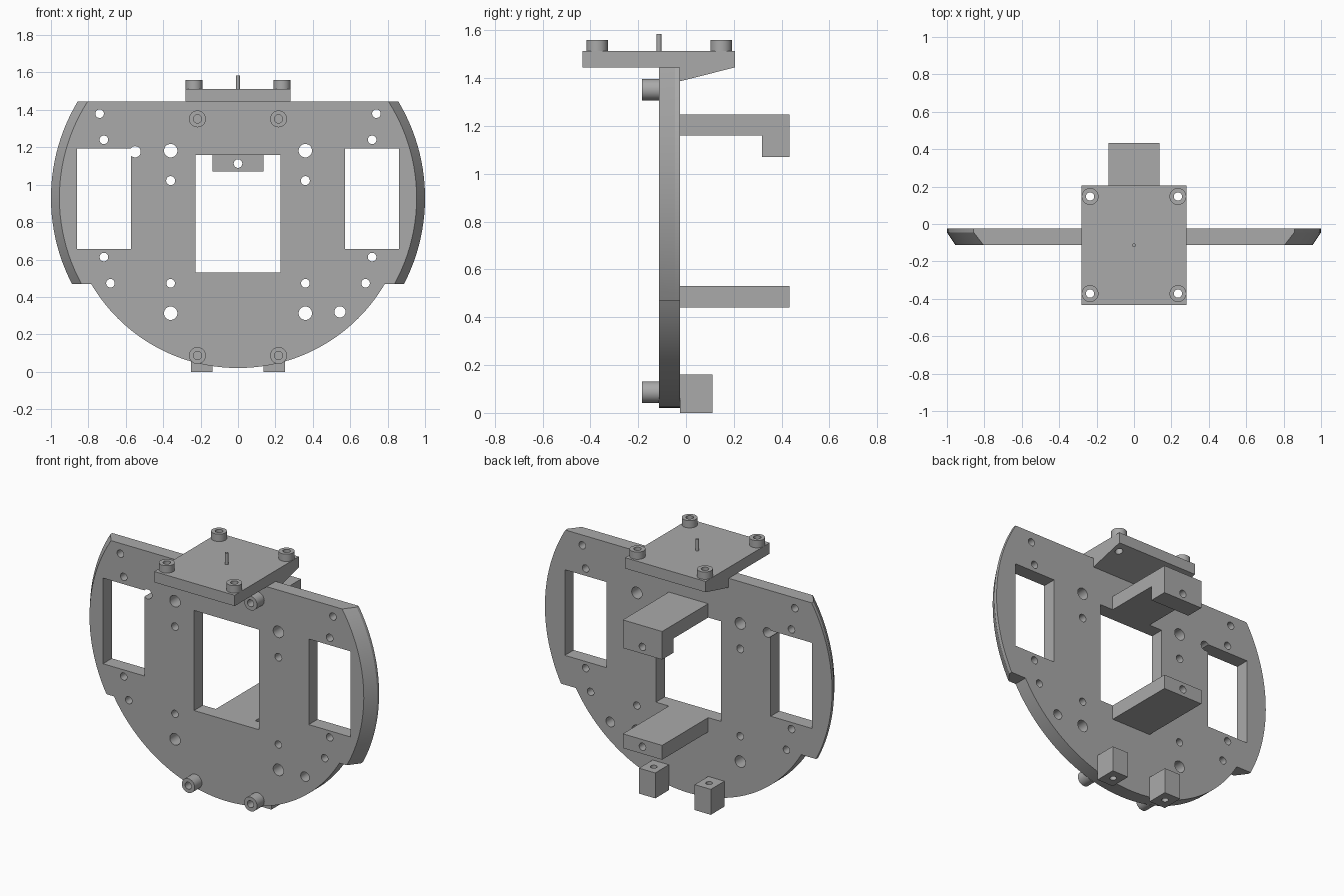
import bpy, bmesh
from math import sin, cos, asin, pi, radians
from mathutils import Matrix, Vector

if "Cube" in bpy.data.objects:
    bpy.data.objects.remove(bpy.data.objects["Cube"], do_unlink=True)

grey = bpy.data.materials.new("plain grey")
grey.use_nodes = True
grey.diffuse_color = (0.4, 0.4, 0.4, 1)
grey.node_tree.nodes["Principled BSDF"].inputs["Base Color"].default_value = (0.4, 0.4, 0.4, 1)

FRONT, CHAMFER, BACK = -0.113, -0.045, -0.025   # depths of the main plate
CENTRE, LOW, TOP = 0.93, 0.47, 1.445            # heights on the main plate
REAR = 0.433


def make(name, bm):
    bmesh.ops.recalc_face_normals(bm, faces=bm.faces)
    mesh = bpy.data.meshes.new(name)
    bm.to_mesh(mesh)
    bm.free()
    mesh.materials.append(grey)
    ob = bpy.data.objects.new(name, mesh)
    bpy.context.collection.objects.link(ob)
    return ob


def loft(bm, rings, closed=False):
    """Bridge equal rings of points; cap the ends, or close into a tube."""
    loops = [[bm.verts.new(p) for p in ring] for ring in rings]
    n = len(loops[0])
    pairs = list(zip(loops, loops[1:]))
    if closed:
        pairs.append((loops[-1], loops[0]))
    else:
        bm.faces.new(loops[0])
        bm.faces.new(loops[-1])
    for a, b in pairs:
        for i in range(n):
            j = (i + 1) % n
            bm.faces.new((a[i], a[j], b[j], b[i]))


def box(bm, x0, x1, y0, y1, z0, z1):
    loft(bm, [[(x0, y0, z), (x1, y0, z), (x1, y1, z), (x0, y1, z)] for z in (z0, z1)])


def cyl(bm, centre, r, length, axis):
    turn = Matrix.Rotation(pi / 2, 4, 'X') if axis == 'Y' else Matrix()
    bmesh.ops.create_cone(bm, cap_ends=True, segments=32, radius1=r, radius2=r,
                          depth=length, matrix=Matrix.Translation(centre) @ turn)


def collar(name, base, direction, height, outer=0.045, inner=0.022):
    """Round screw collar with an open bore."""
    turn = Vector((0, 0, 1)).rotation_difference(Vector(direction)).to_matrix()
    rings = []
    for r, h in ((outer, 0), (outer, height), (inner, height), (inner, 0)):
        rings.append([Vector(base) + turn @ Vector((r * cos(a * pi / 16), r * sin(a * pi / 16), h))
                      for a in range(32)])
    bm = bmesh.new()
    loft(bm, rings, closed=True)
    return make(name, bm)


def cut(ob, bm):
    cutter = make("cutter", bm)
    cutter.hide_render = True
    mod = ob.modifiers.new("cut", 'BOOLEAN')
    mod.operation, mod.solver, mod.object = 'DIFFERENCE', 'EXACT', cutter
    bpy.context.view_layer.objects.active = ob
    bpy.ops.object.modifier_apply(modifier=mod.name)
    bpy.data.objects.remove(cutter, do_unlink=True)


def extrude_x(name, profile, half):
    bm = bmesh.new()
    loft(bm, [[(x, y, z) for y, z in profile] for x in (-half, half)])
    return make(name, bm)


# Main plate: round lower disc, wider chamfered wings, flat top
def arc(r, a0, a1, n):
    return [(r * cos(a0 + (a1 - a0) * i / n), CENTRE + r * sin(a0 + (a1 - a0) * i / n))
            for i in range(n + 1)]


def outline(r):
    a = asin((LOW - CENTRE) / 0.91)
    lower = arc(0.91, -pi / 2, a, 28)
    wing = arc(r, asin((LOW - CENTRE) / r), asin((TOP - CENTRE) / r), 24)
    right = lower + wing
    return right + [(-x, z) for x, z in reversed(right[1:])]


bm = bmesh.new()
loft(bm, [[(x, y, z) for x, z in outline(r)]
          for y, r in ((FRONT, 0.955), (CHAMFER, 1.0), (BACK, 1.0))])
plate = make("main_plate", bm)

# Windows and the mirrored drill holes
bm = bmesh.new()
box(bm, -0.227, 0.227, -0.3, 0.1, 0.53, 1.16)
for s in (-1, 1):
    box(bm, *sorted((s * 0.572, s * 0.861)), -0.3, 0.1, 0.655, 1.194)
    for x, z, r in ((0.74, 1.38, 0.023), (0.717, 1.24, 0.023), (0.36, 1.182, 0.036),
                    (0.36, 1.022, 0.024), (0.717, 0.613, 0.023), (0.682, 0.473, 0.023),
                    (0.36, 0.473, 0.023), (0.36, 0.313, 0.036)):
        cyl(bm, (s * x, -0.1, z), r, 0.4, 'Y')
cut(plate, bm)

# Single cable hole and the notch at a window corner
bm = bmesh.new()
cyl(bm, (0.545, -0.1, 0.32), 0.03, 0.4, 'Y')
cyl(bm, (-0.55, -0.1, 1.176), 0.03, 0.4, 'Y')
cut(plate, bm)

# Top platform with its sloped support behind the plate
platform = extrude_x("top_platform", [(-REAR, TOP), (-REAR, 1.513), (0.205, 1.513), (0.205, TOP),
                                      (BACK, 1.387), (BACK, TOP)], 0.28)
bm = bmesh.new()
for x in (-0.235, 0.235):
    for y in (-0.372, 0.147):
        cyl(bm, (x, y, 1.45), 0.022, 0.4, 'Z')
        collar("platform_screw", (x, y, 1.513), (0, 0, 1), 0.046)
cut(platform, bm)

bm = bmesh.new()
cyl(bm, (0, -0.113, 1.545), 0.01, 0.08, 'Z')
make("platform_pin", bm)

# Rear brackets above and below the central window
upper = extrude_x("upper_bracket", [(BACK, 1.16), (BACK, 1.247), (REAR, 1.247), (REAR, 1.07),
                                    (0.318, 1.07), (0.318, 1.16)], 0.137)
bm = bmesh.new()
cyl(bm, (0, 0.38, 1.113), 0.023, 0.3, 'Y')
cut(upper, bm)

lower = extrude_x("lower_bracket", [(BACK, 0.44), (BACK, 0.53), (REAR, 0.53), (REAR, 0.44)], 0.137)
bm = bmesh.new()
cyl(bm, (0, 0.4, 0.485), 0.023, 0.2, 'Y')
cut(lower, bm)

# Feet and front screws, left and right
for s, side in ((1, "left"), (-1, "right")):
    bm = bmesh.new()
    box(bm, *sorted((s * 0.137, s * 0.25)), BACK, 0.11, 0, 0.16)
    foot = make(side + "_foot", bm)
    bm = bmesh.new()
    cyl(bm, (s * 0.193, 0.045, 0.08), 0.02, 0.4, 'Z')
    cut(foot, bm)
    for z in (0.087, 1.352):
        collar(side + "_front_screw", (s * 0.217, FRONT, z), (0, -1, 0), 0.072)

# Smooth round walls, keep hard edges
for ob in bpy.context.collection.objects:
    ob.select_set(ob.type == 'MESH')
bpy.context.view_layer.objects.active = plate
bpy.ops.object.shade_smooth_by_angle(angle=radians(25))
